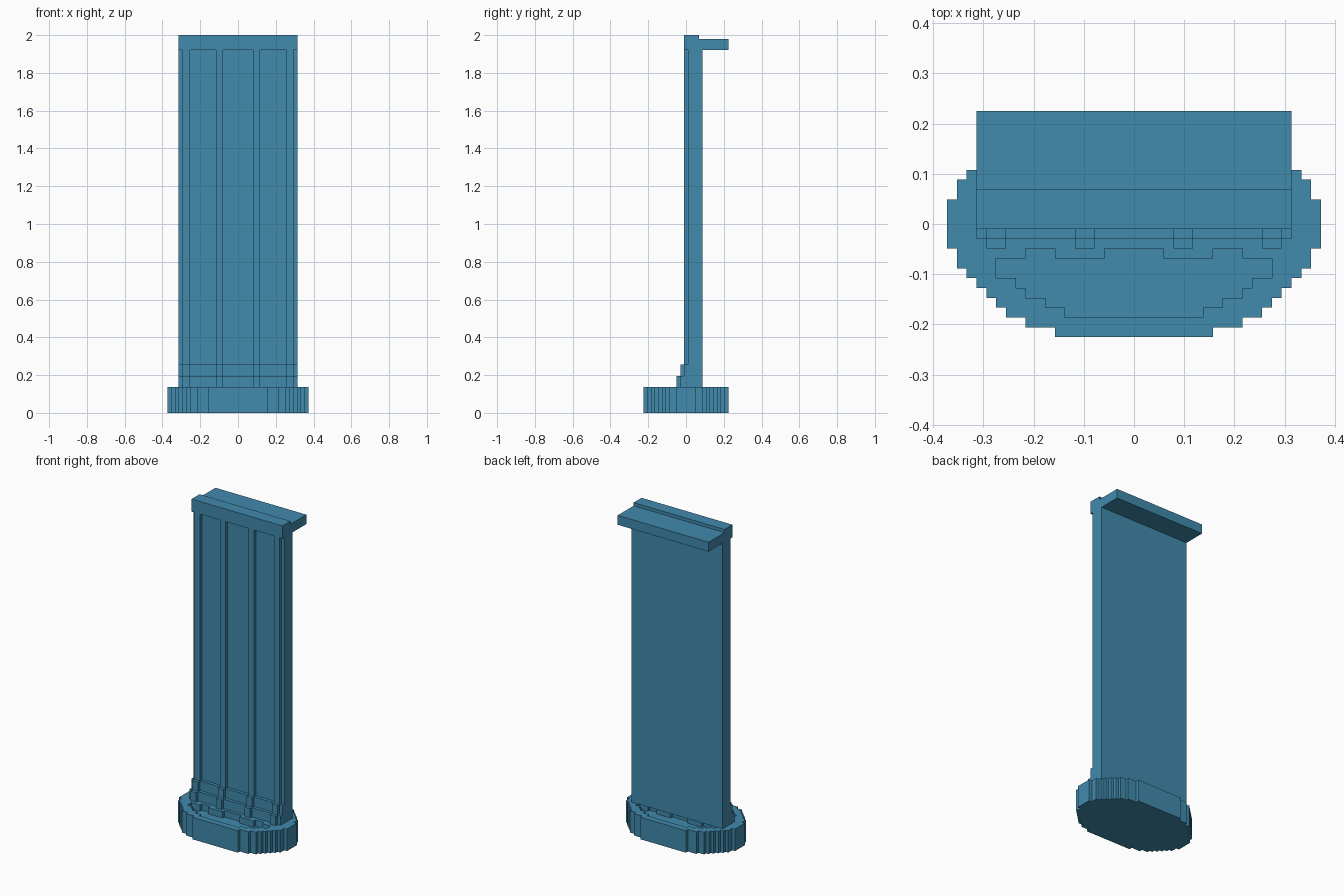
import bpy
import bmesh
from mathutils import Vector

cube = bpy.data.objects.get("Cube")
if cube:
    bpy.data.objects.remove(cube, do_unlink=True)

U = 2 / 102  # size of one block

blue = bpy.data.materials.new("steel blue")
blue.use_nodes = True
colour = (0.053, 0.254, 0.418, 1)
blue.diffuse_color = colour
blue.node_tree.nodes["Principled BSDF"].inputs["Base Color"].default_value = colour


def prism(name, points, direction):
    """Extrude a flat outline, given in blocks, along a direction."""
    bm = bmesh.new()
    face = bm.faces.new([bm.verts.new(Vector(p) * U) for p in points])
    moved = bmesh.ops.extrude_face_region(bm, geom=[face])["geom"]
    verts = [v for v in moved if isinstance(v, bmesh.types.BMVert)]
    bmesh.ops.translate(bm, verts=verts, vec=Vector(direction) * U)
    bmesh.ops.recalc_face_normals(bm, faces=bm.faces)
    mesh = bpy.data.meshes.new(name)
    bm.to_mesh(mesh)
    bm.free()
    mesh.materials.append(blue)
    obj = bpy.data.objects.new(name, mesh)
    bpy.context.collection.objects.link(obj)
    return obj


def side_prism(name, profile, x0, x1):
    return prism(name, [(x0, y, z) for y, z in profile], (x1 - x0, 0, 0))


def stairs(rows, start):
    """Stepped edge from rows of (outer y, half width)."""
    edge = []
    for y, x in rows:
        edge += [(x, start), (x, y)]
        start = y
    return edge


# Stepped oval base
rows = [(2.5, 19), (4.5, 18), (5.5, 17), (6.5, 16), (7.5, 15),
        (8.5, 14), (9.5, 13), (10.5, 11), (11.5, 8)]
quarter = stairs(rows, 0)[1:]
half = quarter + [(-x, y) for x, y in reversed(quarter)]
outline = half + [(-x, -y) for x, y in half]
base = prism("base", [(x, y, 0) for x, y in outline], (0, 0, 7))

# Shallow stepped pockets sunk into the base, before and behind the wall
pocket_rows = [(5.5, 14), (6.5, 12), (7.5, 11), (8.5, 9), (9.5, 7)]
inner_edge = [(3, 2.5), (3, 3.5), (8, 3.5), (8, 2.5), (11, 2.5), (11, 3.5)]
right = inner_edge + stairs(pocket_rows, 3.5)
pocket = right + [(-x, y) for x, y in reversed(right)]
for name, sign in (("front", -1), ("back", 1)):
    cutter = prism(name + "_pocket_cutter",
                   [(x, sign * y, 5) for x, y in pocket], (0, 0, 4))
    cutter.hide_render = True
    cutter.hide_viewport = True
    cutter.display_type = 'WIRE'
    cut = base.modifiers.new(name + " pocket", 'BOOLEAN')
    cut.operation = 'DIFFERENCE'
    cut.solver = 'EXACT'
    cut.object = cutter

# Wall with stepped foot, top rail and rear ledge
wall = [(4.5, 7), (-1.5, 7), (-1.5, 10), (-0.5, 10), (-0.5, 13), (0.5, 13),
        (0.5, 98), (-0.5, 98), (-0.5, 102), (3.5, 102), (3.5, 101),
        (11.5, 101), (11.5, 98), (4.5, 98)]
side_prism("wall", wall, -16, 16)

# Four raised ribs that follow the stepped foot
rib = [(0.5, 7), (-2.5, 7), (-2.5, 10), (-1.5, 10), (-1.5, 13),
       (-0.5, 13), (-0.5, 98), (0.5, 98)]
for i, x in enumerate((-15, -6, 4, 13)):
    side_prism(f"rib_{i + 1}", rib, x, x + 2)
